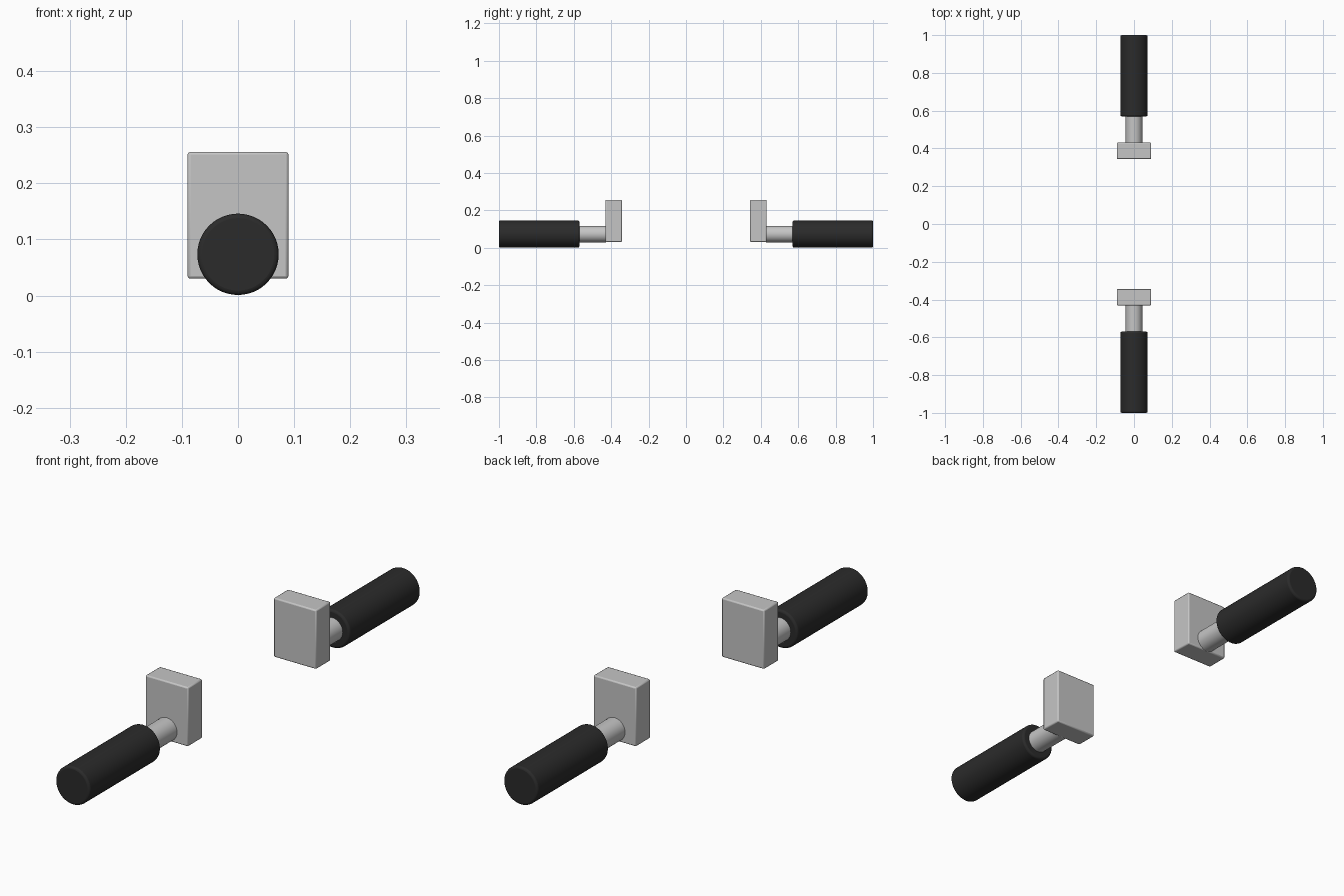
import bpy
import math

if "Cube" in bpy.data.objects:
    bpy.data.objects.remove(bpy.data.objects["Cube"])


def material(name, value):
    m = bpy.data.materials.new(name)
    m.diffuse_color = (value, value, value, 1)
    m.use_nodes = True
    m.node_tree.nodes["Principled BSDF"].inputs["Base Color"].default_value = m.diffuse_color
    return m


GREY = material("light_grey_metal", 0.56)
BLACK = material("black_rubber", 0.024)
AXIS_Z = 0.0735


def finish(ob, name, mat, bevel, segments):
    ob.name = name
    ob.data.materials.append(mat)
    mod = ob.modifiers.new("rounded_edges", "BEVEL")
    mod.width = bevel
    mod.segments = segments
    mod.limit_method = "ANGLE"
    mod.angle_limit = math.radians(40)
    bpy.ops.object.shade_smooth_by_angle(angle=math.radians(35))


def rod(name, side, y0, y1, radius, mat, bevel):
    # round bar lying along y
    bpy.ops.mesh.primitive_cylinder_add(
        vertices=48, radius=radius, depth=y1 - y0,
        location=(0, side * (y0 + y1) / 2, AXIS_Z),
        rotation=(math.pi / 2, 0, 0))
    finish(bpy.context.object, name, mat, bevel, 3)


def block(name, side):
    # upright mounting block
    bpy.ops.mesh.primitive_cube_add(size=1, location=(0, side * 0.387, 0.143))
    ob = bpy.context.object
    ob.scale = (0.18, 0.088, 0.226)
    bpy.ops.object.transform_apply(location=False, rotation=False, scale=True)
    finish(ob, name, GREY, 0.005, 2)


# one foot peg at each end
for side, label in ((-1, "front"), (1, "back")):
    block(label + "_mount_block", side)
    rod(label + "_peg_shaft", side, 0.425, 0.59, 0.044, GREY, 0.004)
    rod(label + "_rubber_grip", side, 0.57, 1.0, 0.0725, BLACK, 0.008)
